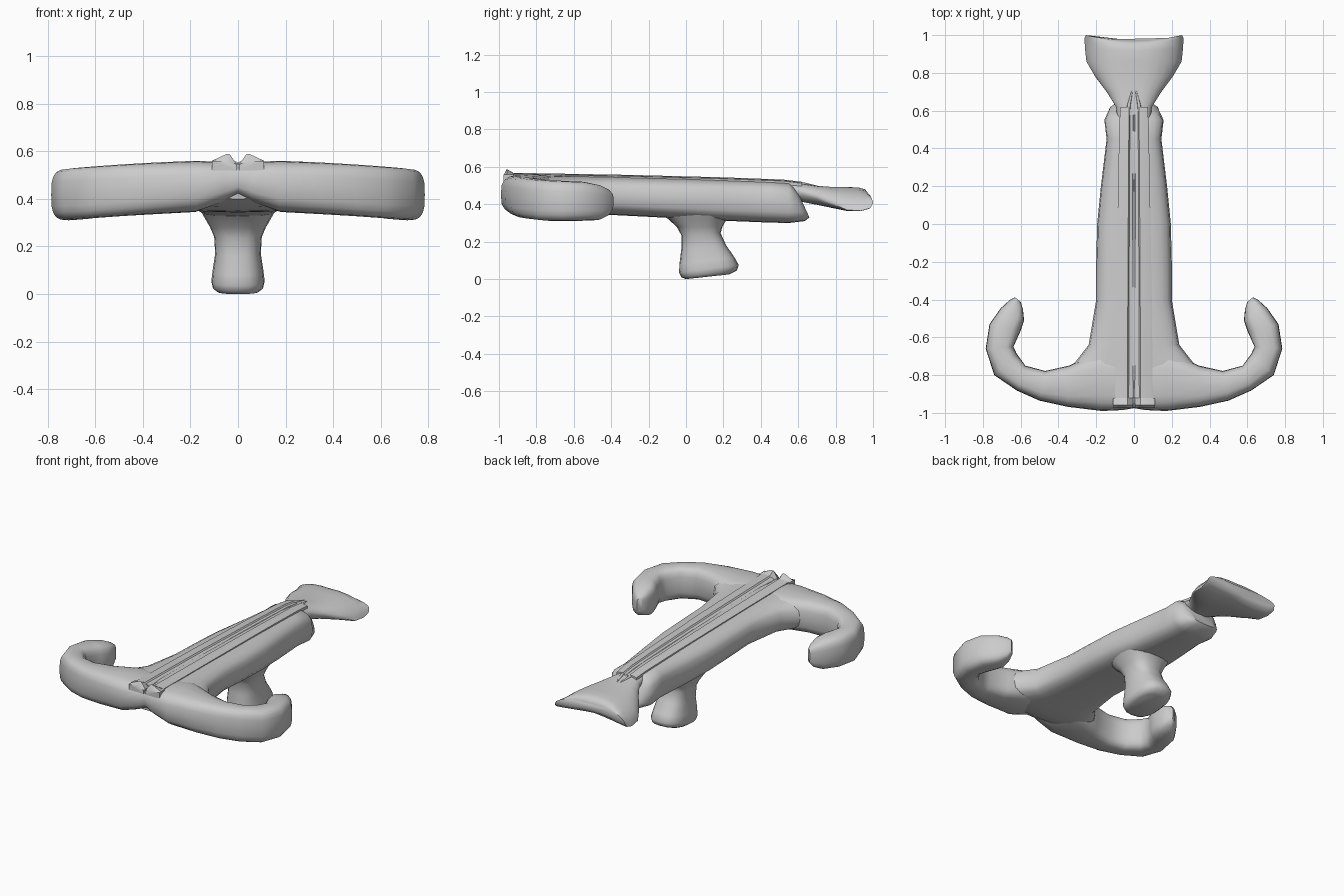
import bpy, bmesh
from math import sin, cos, pi, copysign, radians
from mathutils import Vector as V


def oval(c, u, v, n=3.0, k=20):
    """Rounded-box ring around c with half axes u and v."""
    f = lambda t: copysign(abs(t) ** (2 / n), t)
    return [c + u * f(cos(2 * pi * i / k)) + v * f(sin(2 * pi * i / k)) for i in range(k)]


def loft(name, rings, angle=50):
    """Skin a list of equal-length rings and close both ends."""
    bm = bmesh.new()
    rows = [[bm.verts.new(p) for p in r] for r in rings]
    k = len(rows[0])
    for a, b in zip(rows, rows[1:]):
        for i in range(k):
            j = (i + 1) % k
            bm.faces.new((a[i], a[j], b[j], b[i]))
    bm.faces.new(rows[0][::-1])
    bm.faces.new(rows[-1])
    bmesh.ops.recalc_face_normals(bm, faces=bm.faces)
    me = bpy.data.meshes.new(name)
    bm.to_mesh(me)
    bm.free()
    ob = bpy.data.objects.new(name, me)
    bpy.context.collection.objects.link(ob)
    bpy.context.view_layer.objects.active = ob
    ob.select_set(True)
    bpy.ops.object.shade_smooth_by_angle(angle=radians(angle))
    ob.select_set(False)
    return ob


# Stock: y, half width, bottom z, top z
stock = [(-0.94, 0.20, 0.40, 0.535), (-0.88, 0.30, 0.365, 0.55), (-0.80, 0.37, 0.35, 0.553),
         (-0.73, 0.31, 0.345, 0.553), (-0.64, 0.24, 0.343, 0.552), (-0.40, 0.20, 0.343, 0.548),
         (-0.20, 0.20, 0.333, 0.542), (0.0, 0.195, 0.322, 0.537), (0.20, 0.175, 0.312, 0.53),
         (0.45, 0.145, 0.302, 0.523), (0.55, 0.157, 0.30, 0.515)]
rings = [oval(V((0, y, (a + b) / 2)), V((w, 0, 0)), V((0, 0, (b - a) / 2)), 3.2) for y, w, a, b in stock]
# slanted rear end
for y, w, a, b, s in [(0.605, 0.13, 0.31, 0.495, 0.03), (0.63, 0.09, 0.33, 0.46, 0.03)]:
    rings.append(oval(V((0, y, (a + b) / 2)), V((w, 0, 0)), V((0, -s, (b - a) / 2)), 3.2))
loft("stock", rings)

# Bow: outer xy, inner xy, bottom z, top z for the right half, mirrored to the left
half = [(0, -0.975, 0, -0.72, 0.415, 0.55), (0.06, -0.985, 0.06, -0.70, 0.385, 0.555),
        (0.17, -0.99, 0.19, -0.68, 0.345, 0.56), (0.35, -0.968, 0.345, -0.75, 0.336, 0.553),
        (0.50, -0.935, 0.47, -0.778, 0.328, 0.545), (0.62, -0.882, 0.575, -0.75, 0.32, 0.537),
        (0.74, -0.80, 0.622, -0.685, 0.312, 0.53), (0.785, -0.66, 0.638, -0.65, 0.31, 0.525),
        (0.765, -0.53, 0.60, -0.565, 0.312, 0.52), (0.705, -0.445, 0.582, -0.51, 0.315, 0.505),
        (0.655, -0.40, 0.588, -0.45, 0.34, 0.48), (0.63, -0.388, 0.60, -0.412, 0.37, 0.46)]
full = [(-a, b, -c, d, e, f) for a, b, c, d, e, f in half[:0:-1]] + half
rings = []
for ox, oy, ix, iy, lo, hi in full:
    o, i = V((ox, oy, 0)), V((ix, iy, 0))
    rings.append(oval((o + i) / 2 + V((0, 0, (lo + hi) / 2)), (o - i) / 2, V((0, 0, (hi - lo) / 2)), 3.2))
loft("bow", rings)

# Twin rails with a central groove: y, width factor, top z
profile = [(-0.10, -0.06), (-0.10, 0.0), (-0.085, 0.004), (-0.035, 0.008), (-0.028, 0.0),
           (-0.008, -0.003), (0, -0.01)]
profile += [(-x, z) for x, z in profile[-2::-1]]
loft("rails", [[V((x * w, y, t + z)) for x, z in profile]
               for y, w, t in [(-0.92, 1, 0.56), (-0.3, 0.93, 0.549), (0.2, 0.84, 0.536),
                               (0.52, 0.78, 0.524), (0.62, 0.72, 0.512)]], 25)

# Pair of sights at the bow's front edge, and tapered rail tips over the tail
for s in (-1, 1):
    loft("front_nub", [[V((s * x, y, z)) for x, z in [(0.005, 0.52), (0.005, 0.545), (0.035, h), (0.05, h),
                                                     (0.11, 0.56), (0.11, 0.52)]]
                       for y, h in [(-0.975, 0.555), (-0.958, 0.588), (-0.92, 0.566)]], 40)
    loft("rail_tip", [oval(V((s * x, y, z)), V((r, 0, 0)), V((0, 0, r)), 2, 8)
                      for x, y, z, r in [(0.03, 0.5, 0.52, 0.009), (0.027, 0.63, 0.508, 0.009),
                                         (0.008, 0.715, 0.492, 0.004)]])

# Fish tail: y, half width, middle top, edge z, middle bottom, sweep of the corners
tail = [(0.54, 0.085, 0.515, 0.485, 0.43, 0), (0.62, 0.095, 0.507, 0.465, 0.415, 0),
        (0.70, 0.145, 0.497, 0.44, 0.40, 0), (0.78, 0.205, 0.492, 0.405, 0.385, 0),
        (0.86, 0.252, 0.492, 0.37, 0.375, 0), (0.92, 0.26, 0.49, 0.365, 0.38, 0.015),
        (0.955, 0.262, 0.48, 0.38, 0.39, 0.03), (0.97, 0.255, 0.455, 0.405, 0.41, 0.03)]
rings = []
for y, w, top, edge, bot, sw in tail:
    r = []
    for i in range(24):
        t = 2 * pi * i / 24
        x = cos(t)
        mid = top if sin(t) >= 0 else bot
        z = edge + (mid - edge) * abs(sin(t)) ** 1.3 + 0.018 * sin(t) * abs(x)
        r.append(V((x * w, y + sw * x * x, z)))
    rings.append(r)
loft("tail", rings, 60)

# Handle: centre-front y/z, rear y/z, half width
grip = [(-0.14, 0.36, 0.25, 0.35, 0.16), (-0.10, 0.325, 0.215, 0.315, 0.14), (-0.05, 0.28, 0.195, 0.28, 0.117),
        (-0.025, 0.235, 0.185, 0.245, 0.10), (-0.025, 0.16, 0.215, 0.18, 0.096),
        (-0.035, 0.08, 0.26, 0.115, 0.107), (-0.037, 0.035, 0.282, 0.075, 0.112),
        (-0.025, 0.01, 0.272, 0.045, 0.106), (0.0, 0.0, 0.23, 0.025, 0.088)]
rings = []
for ya, za, yb, zb, w in grip:
    a, b = V((0, ya, za)), V((0, yb, zb))
    rings.append(oval((a + b) / 2, V((w, 0, 0)), (b - a) / 2, 2.6))
loft("handle", rings)
